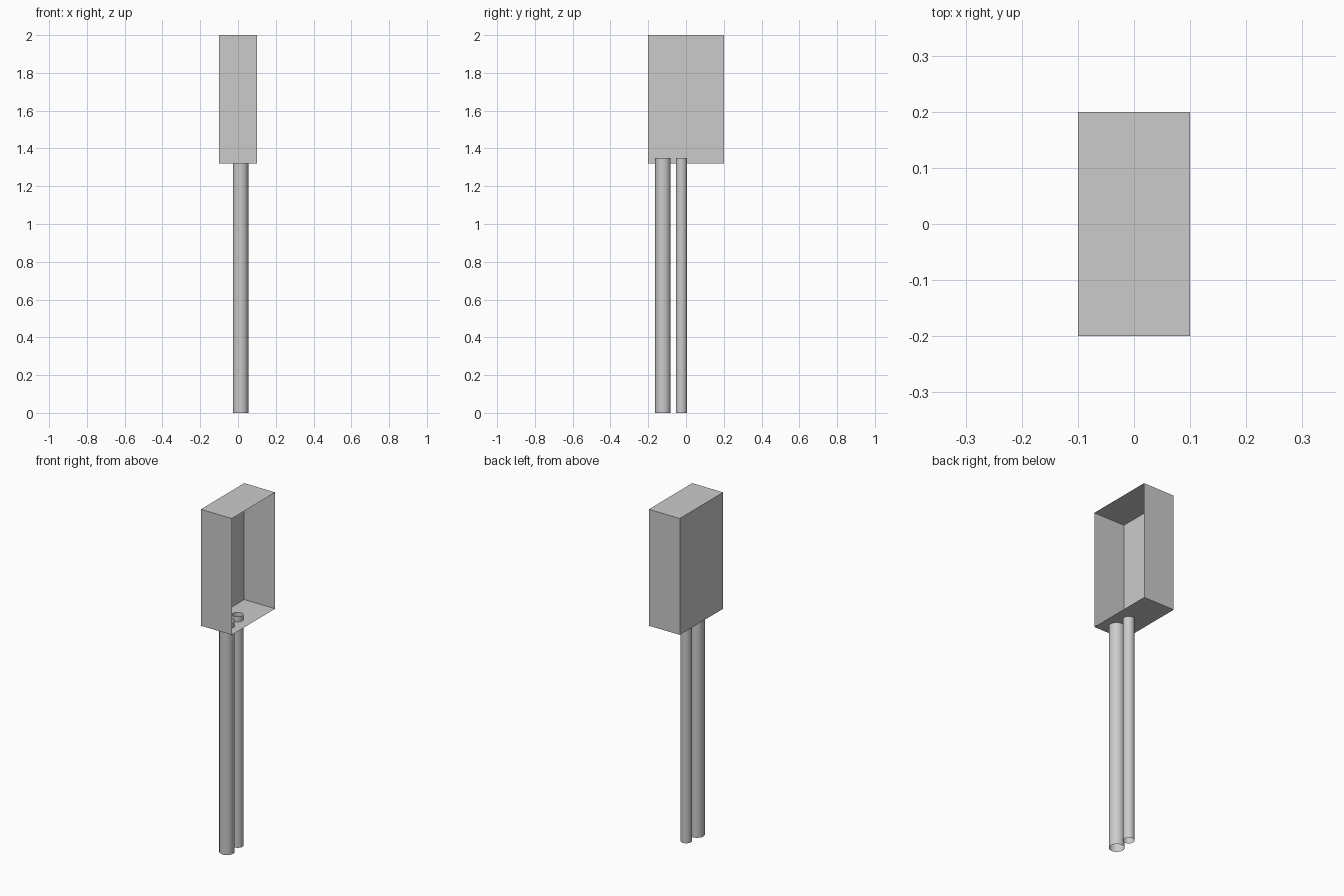
import bpy
import bmesh
from mathutils import Matrix, Vector

cube = bpy.data.objects.get("Cube")
if cube:
    bpy.data.objects.remove(cube, do_unlink=True)

# Single plain grey finish
grey = bpy.data.materials.new("light grey")
grey.use_nodes = True
colour = (0.6, 0.6, 0.6, 1)
grey.diffuse_color = colour
grey.node_tree.nodes["Principled BSDF"].inputs["Base Color"].default_value = colour


def add_object(name, bm):
    mesh = bpy.data.meshes.new(name)
    bm.to_mesh(mesh)
    bm.free()
    mesh.materials.append(grey)
    obj = bpy.data.objects.new(name, mesh)
    bpy.context.collection.objects.link(obj)
    return obj


def add_pipe(name, x, y, radius, height):
    """Open-ended upright tube standing on the ground."""
    bm = bmesh.new()
    bmesh.ops.create_cone(bm, cap_ends=False, segments=32, radius1=radius,
                          radius2=radius, depth=height,
                          matrix=Matrix.Translation((x, y, height / 2)))
    for face in bm.faces:
        face.smooth = True
    return add_object(name, bm)


# Thin sheet box, open on its left side (+x)
bottom, top = 1.32, 2.0
bm = bmesh.new()
bmesh.ops.create_cube(bm, size=1)
bmesh.ops.scale(bm, vec=Vector((0.2, 0.4, top - bottom)), verts=bm.verts)
bmesh.ops.translate(bm, vec=Vector((0, 0, (top + bottom) / 2)), verts=bm.verts)
bm.normal_update()
open_side = [f for f in bm.faces if f.normal.x > 0.9]
bmesh.ops.delete(bm, geom=open_side, context='FACES_ONLY')
add_object("open_box", bm)

# Two pipes rising just through the box floor
add_pipe("large_pipe", 0.014, -0.122, 0.041, 1.35)
add_pipe("small_pipe", 0.015, -0.024, 0.03, 1.35)
